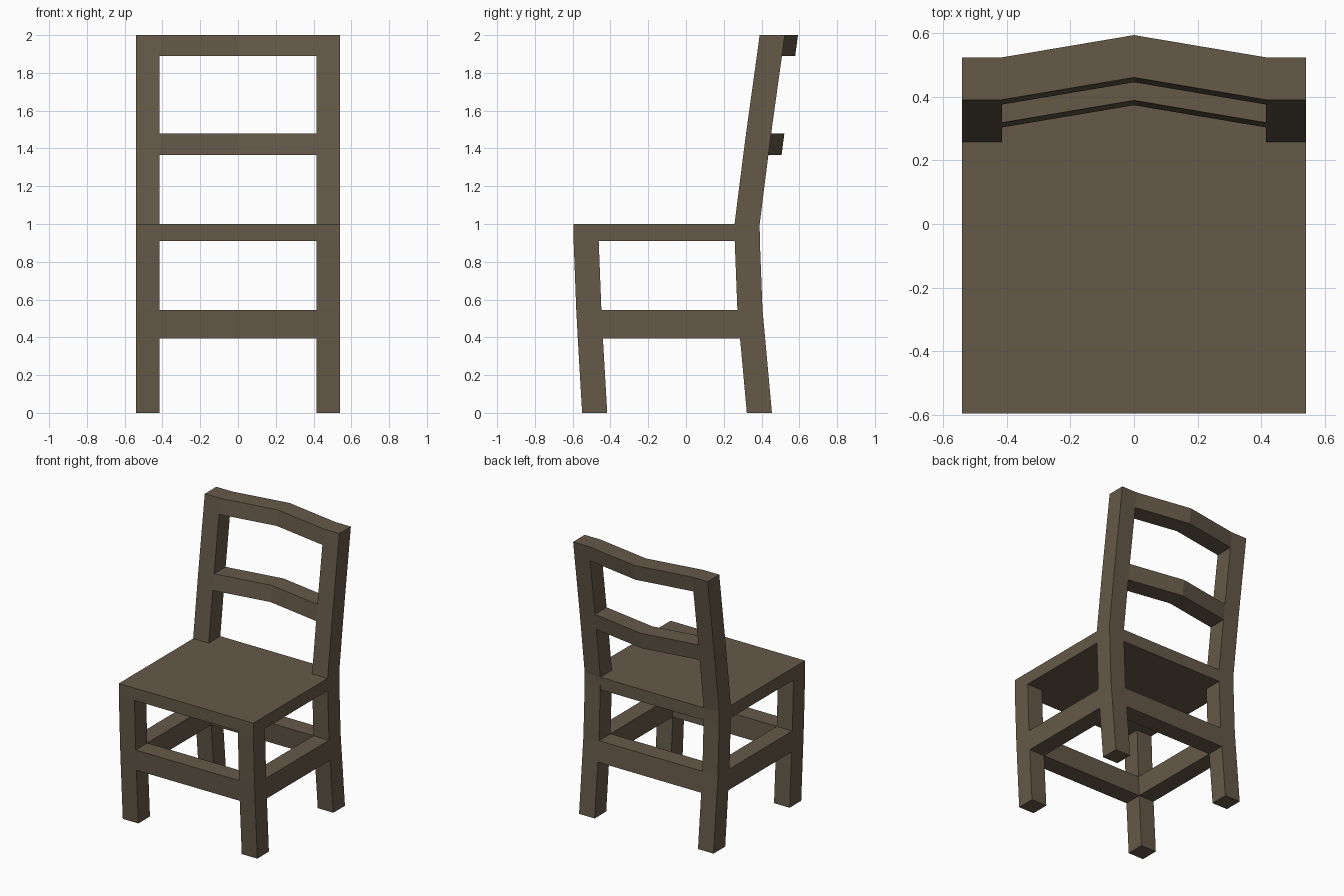
import bpy
import bmesh

cube = bpy.data.objects.get("Cube")
if cube:
    bpy.data.objects.remove(cube, do_unlink=True)

wood = bpy.data.materials.new("brown_wood")
wood.use_nodes = True
COLOUR = (0.130, 0.100, 0.065, 1)
wood.diffuse_color = COLOUR
wood.node_tree.nodes["Principled BSDF"].inputs["Base Color"].default_value = COLOUR

OUTER, INNER, THICK = 0.54, 0.415, 0.133

# Front-face lines of the legs as (z, y)
FRONT_LINE = [(0, -0.55), (0.395, -0.573), (0.545, -0.581), (0.91, -0.595)]
BACK_LINE = [(0, 0.322), (0.395, 0.286), (0.545, 0.272), (0.91, 0.258),
             (1, 0.257), (1.365, 0.303), (1.48, 0.318), (1.89, 0.375), (2, 0.39)]


def loft(name, rings):
    """Skin a list of equal-length point rings and cap both ends."""
    bm = bmesh.new()
    loops = [[bm.verts.new(p) for p in ring] for ring in rings]
    for a, b in zip(loops, loops[1:]):
        for i in range(len(a)):
            j = (i + 1) % len(a)
            bm.faces.new((a[i], a[j], b[j], b[i]))
    bm.faces.new(loops[0])
    bm.faces.new(loops[-1])
    bmesh.ops.recalc_face_normals(bm, faces=bm.faces)
    mesh = bpy.data.meshes.new(name)
    bm.to_mesh(mesh)
    bm.free()
    mesh.materials.append(wood)
    obj = bpy.data.objects.new(name, mesh)
    bpy.context.collection.objects.link(obj)
    return obj


def post(name, line, side):
    a, b = side * INNER, side * OUTER
    loft(name, [[(a, y, z), (b, y, z), (b, y + THICK, z), (a, y + THICK, z)]
                for z, y in line])


def cross_rail(name, line, low, high, bow=0):
    """Rail between a pair of posts, following their lean, bowed at the middle."""
    y0, y1 = dict(line)[low], dict(line)[high]
    section = [(y0, low), (y0 + THICK, low), (y1 + THICK, high), (y1, high)]
    stations = [(-INNER, 0), (0, bow), (INNER, 0)] if bow else [(-INNER, 0), (INNER, 0)]
    loft(name, [[(x, y + d, z) for y, z in section] for x, d in stations])


# Legs, back posts and side stretchers
low, high = 0.395, 0.545
front, back = dict(FRONT_LINE), dict(BACK_LINE)
for side, label in ((1, "left"), (-1, "right")):
    post(f"front_leg_{label}", FRONT_LINE, side)
    post(f"back_post_{label}", BACK_LINE, side)
    section = [(front[low] + THICK, low), (back[low], low),
               (back[high], high), (front[high] + THICK, high)]
    loft(f"side_stretcher_{label}",
         [[(side * x, y, z) for y, z in section] for x in (INNER, OUTER)])

# Front and back stretchers
cross_rail("front_stretcher", FRONT_LINE, low, high)
cross_rail("back_stretcher", BACK_LINE, low, high)

# Bowed backrest slats
cross_rail("middle_slat", BACK_LINE, 1.365, 1.48, bow=0.07)
cross_rail("top_slat", BACK_LINE, 1.89, 2, bow=0.07)

# Seat slab, notched around the back posts
seat_front, notch, seat_back = -0.595, back[1], back[1] + THICK
outline = [(-OUTER, seat_front), (OUTER, seat_front), (OUTER, notch), (INNER, notch),
           (INNER, seat_back), (-INNER, seat_back), (-INNER, notch), (-OUTER, notch)]
loft("seat", [[(x, y, z) for x, y in outline] for z in (0.91, 1)])
